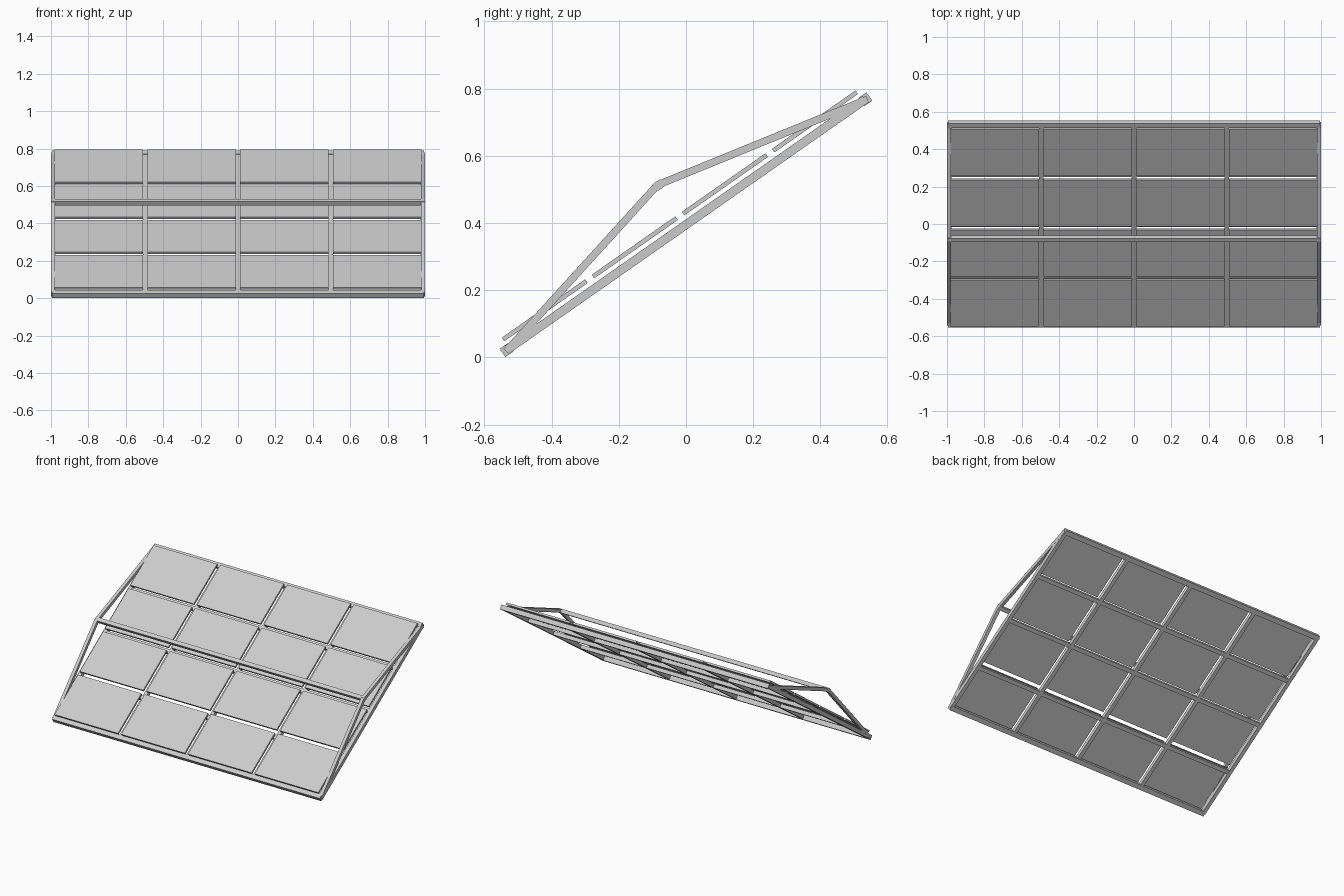
import bpy
from math import atan2
from mathutils import Matrix, Vector

cube = bpy.data.objects.get("Cube")
if cube:
    bpy.data.objects.remove(cube, do_unlink=True)

grey = bpy.data.materials.new("light grey")
grey.use_nodes = True
COLOUR = (0.6, 0.6, 0.6, 1)
grey.diffuse_color = COLOUR
grey.node_tree.nodes["Principled BSDF"].inputs["Base Color"].default_value = COLOUR

# Sloping plane: local y runs up the slope, local z is its normal
SLOPE = 0.61
PLANE = Matrix.Translation((0, 0, 0.395)) @ Matrix.Rotation(SLOPE, 4, 'X')


def box(name, centre, size, frame=PLANE):
    bpy.ops.mesh.primitive_cube_add(size=1)
    ob = bpy.context.object
    ob.name = name
    ob.data.transform(Matrix.Diagonal((*size, 1)))
    ob.matrix_world = frame @ Matrix.Translation(centre)
    ob.data.materials.append(grey)
    return ob


def strut(name, x, start, end, thick):
    """Square bar between two (y, z) points."""
    a, b = Vector(start), Vector(end)
    d, m = b - a, (a + b) / 2
    frame = Matrix.Translation((x, m.x, m.y)) @ Matrix.Rotation(atan2(d.y, d.x), 4, 'X')
    return box(name, (0, 0, 0), (thick, d.length, thick), frame)


PITCH_X, PITCH_Y, GAP = 0.496, 0.327, 0.024

# Outer frame
for end, s in (("bottom", -1), ("top", 1)):
    box(end + "_rail", (0, s * 0.651, 0), (1.99, 0.03, 0.03))
for side, s in (("right", -1), ("left", 1)):
    box(side + "_rail", (s * 0.987, 0, 0), (0.025, 1.3, 0.026))

# Inner bars under the gaps between the panels
for i in (-1, 0, 1):
    box("upright_bar", (i * PITCH_X, 0, 0), (0.025, 1.3, 0.024))
for u in (-0.35, 0, PITCH_Y):
    box("cross_bar", (0, u, 0), (1.96, 0.025, 0.024))

# Raised panels in a four by four grid
for col in range(4):
    for row in range(4):
        box("panel", ((col - 1.5) * PITCH_X, (row - 1.5) * PITCH_Y, 0.032),
            (PITCH_X - GAP, PITCH_Y - GAP, 0.013))

# Side braces and the bar joining them
KNEE = (-0.085, 0.513)
for side, s in (("right", -1), ("left", 1)):
    strut(side + "_lower_brace", s * 0.989, (-0.535, 0.018), KNEE, 0.022)
    strut(side + "_upper_brace", s * 0.989, KNEE, (0.54, 0.768), 0.022)
box("front_bar", (0, 0, 0), (2.0, 0.025, 0.025),
    Matrix.Translation((0, KNEE[0] + 0.005, KNEE[1])) @ Matrix.Rotation(SLOPE, 4, 'X'))
